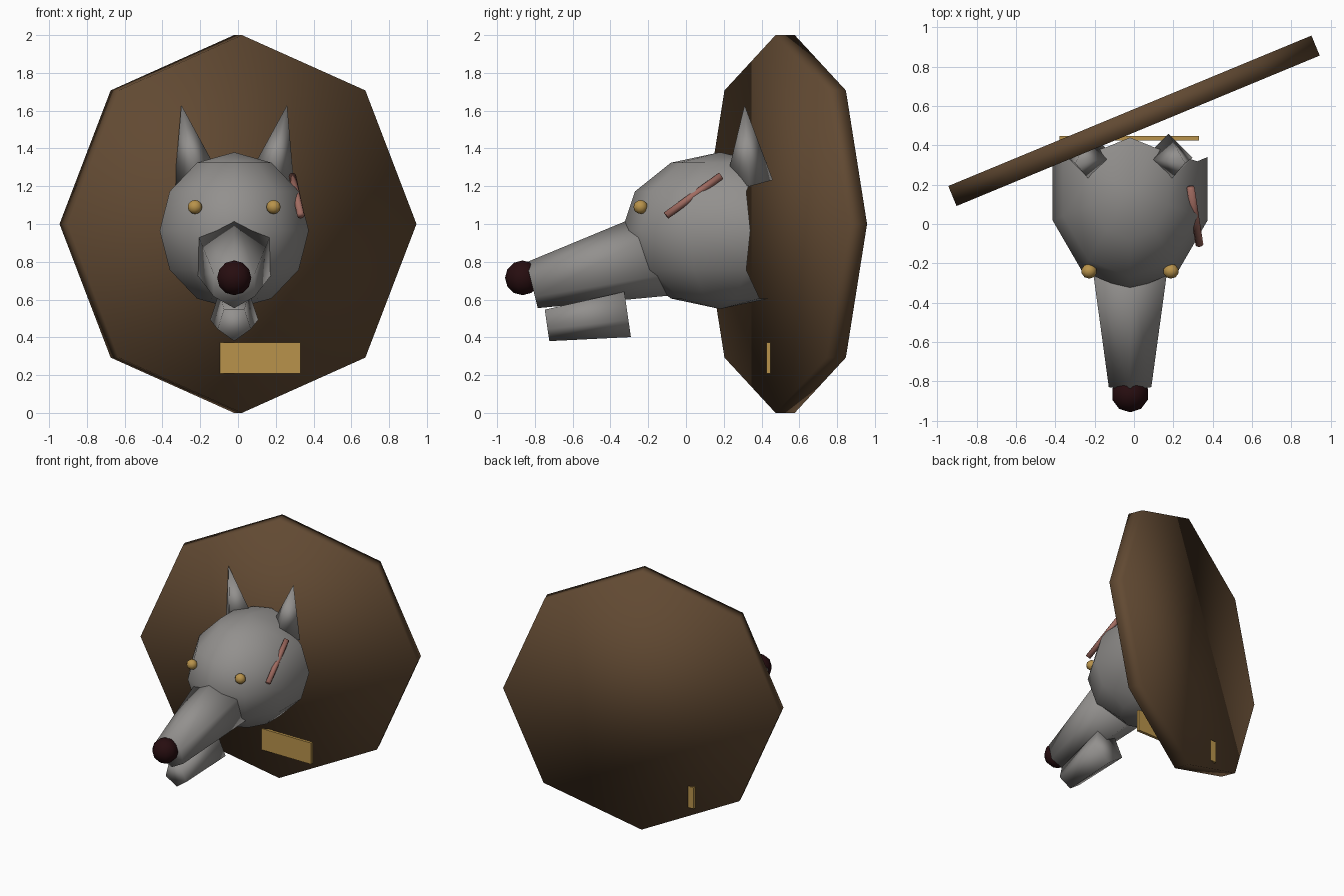
import bpy, bmesh, math
from mathutils import Vector, Matrix

old = bpy.data.objects.get("Cube")
if old:
    bpy.data.objects.remove(old, do_unlink=True)


def material(name, color):
    m = bpy.data.materials.new(name)
    m.use_nodes = True
    rgba = (*color, 1.0)
    m.diffuse_color = rgba
    m.node_tree.nodes["Principled BSDF"].inputs["Base Color"].default_value = rgba
    return m


WOOD = material("brown wood", (0.12, 0.067, 0.032))
FUR = material("grey fur", (0.29, 0.28, 0.27))
GOLD = material("gold", (0.48, 0.29, 0.07))
DARK = material("dark nose", (0.02, 0.004, 0.005))
PINK = material("pink scar", (0.36, 0.15, 0.12))
MID = -0.02  # centre line of the head


def finish(bm, name, mat, smooth=True):
    bmesh.ops.recalc_face_normals(bm, faces=bm.faces)
    for f in bm.faces:
        f.smooth = smooth
    me = bpy.data.meshes.new(name)
    bm.to_mesh(me)
    bm.free()
    me.materials.append(mat)
    ob = bpy.data.objects.new(name, me)
    bpy.context.collection.objects.link(ob)
    return ob


def frustum(name, mat, start, end, r1, r2, sides, corner):
    """Cone from start to end, with one corner turned towards 'corner'."""
    a, b = Vector(start), Vector(end)
    z = (b - a).normalized()
    y = Vector(corner)
    y = (y - z * y.dot(z)).normalized()
    x = y.cross(z)
    mtx = Matrix((x, y, z)).transposed().to_4x4()
    mtx.translation = (a + b) / 2
    bm = bmesh.new()
    bmesh.ops.create_cone(bm, cap_ends=True, segments=sides, radius1=r1,
                          radius2=r2, depth=(b - a).length, matrix=mtx)
    bmesh.ops.remove_doubles(bm, verts=bm.verts, dist=0.0001)
    return finish(bm, name, mat)


def ball(centre, radii):
    bm = bmesh.new()
    mtx = Matrix.Translation(centre) @ Matrix.Diagonal((*radii, 1.0))
    bmesh.ops.create_uvsphere(bm, u_segments=10, v_segments=6, radius=1, matrix=mtx)
    return bm


# Octagonal backboard, turned about the vertical
turn = math.radians(22.5)
axis = Vector((-math.sin(turn), math.cos(turn), 0))
centre = Vector((0, 0.525, 1))
frustum("backboard", WOOD, centre - axis * 0.055, centre + axis * 0.055,
        1, 1, 8, (0, 0, 1))

# Head, open at the back
bm = ball((MID, 0.18, 0.965), (0.415, 0.52, 0.415))
back = [v for v in bm.verts if v.co.y > 0.5]
around = list({f for v in back for f in v.link_faces})
bmesh.ops.triangulate(bm, faces=around, quad_method='SHORT_EDGE')
back = [v for v in bm.verts if v.co.y > 0.5]
bmesh.ops.delete(bm, geom=back, context='VERTS')
finish(bm, "head", FUR)

# Muzzle and lower jaw
frustum("snout", FUR, (MID, -0.136, 0.845), (MID, -0.815, 0.676),
        0.23, 0.125, 6, (0, 0, 1))
frustum("lower_jaw", FUR, (MID, -0.311, 0.534), (MID, -0.737, 0.472),
        0.134, 0.093, 5, (0, 0, -1))
finish(ball((MID, -0.865, 0.715), (0.095, 0.093, 0.092)), "nose", DARK)

# Ears and eyes on both sides
for side, label in ((1, "left"), (-1, "right")):
    frustum(label + "_ear", FUR, (MID + side * 0.195, 0.335, 1.225),
            (MID + side * 0.28, 0.31, 1.63), 0.125, 0, 4, (1, 0, 0))
    finish(ball((MID + side * 0.208, -0.24, 1.09), (0.04, 0.038, 0.037)),
           label + "_eye", GOLD)

# Scar half sunk in the left cheek
frustum("scar", PINK, (0.333, -0.105, 1.045), (0.288, 0.185, 1.255),
        0.02, 0.02, 8, (1, 0, 0))

# Name plate
bm = bmesh.new()
bmesh.ops.create_cube(bm, size=1, matrix=Matrix.Translation((-0.025, 0.437, 0.29))
                      @ Matrix.Diagonal((0.71, 0.022, 0.165, 1)))
finish(bm, "plate", GOLD, smooth=False)
